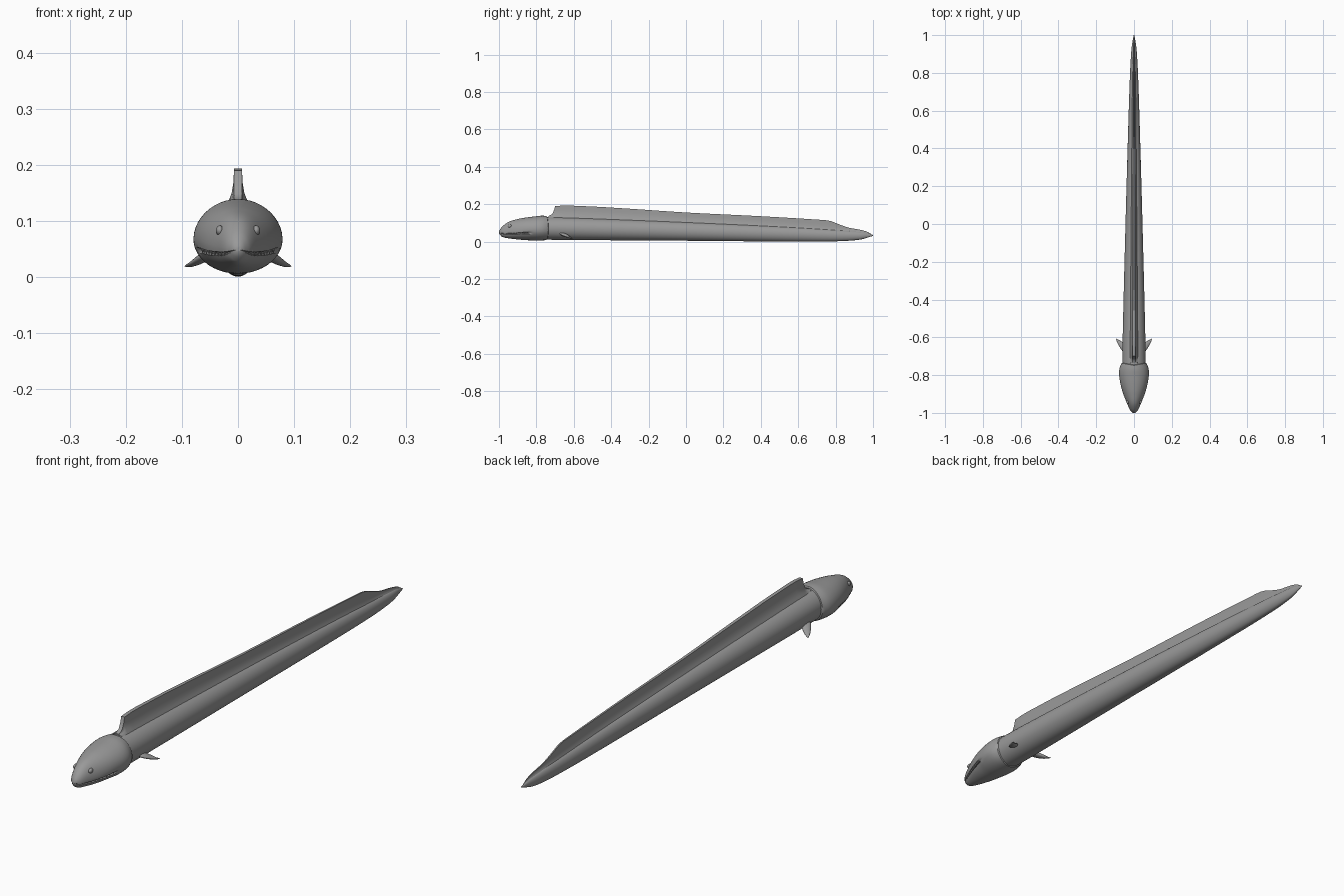
import bpy, bmesh, math
from mathutils import Vector

if "Cube" in bpy.data.objects:
    bpy.data.objects.remove(bpy.data.objects["Cube"])

skin = bpy.data.materials.new("grey_skin")
skin.diffuse_color = (0.32, 0.32, 0.32, 1)
skin.use_nodes = True
skin.node_tree.nodes["Principled BSDF"].inputs["Base Color"].default_value = skin.diffuse_color


def curve(keys):
    """Smooth monotone-ish interpolation through (y, value) keys."""
    def f(y):
        y = min(max(y, keys[0][0]), keys[-1][0])
        i = 0
        while i < len(keys) - 2 and y > keys[i + 1][0]:
            i += 1

        def slope(k):
            a, b = keys[max(k - 1, 0)], keys[min(k + 1, len(keys) - 1)]
            return (b[1] - a[1]) / (b[0] - a[0])
        (y0, v0), (y1, v1) = keys[i], keys[i + 1]
        h = y1 - y0
        t = (y - y0) / h
        return ((2*t**3 - 3*t*t + 1) * v0 + (t**3 - 2*t*t + t) * h * slope(i)
                + (3*t*t - 2*t**3) * v1 + (t**3 - t*t) * h * slope(i + 1))
    return f


def finish(name, bm, angle=40):
    bmesh.ops.recalc_face_normals(bm, faces=bm.faces)
    me = bpy.data.meshes.new(name)
    bm.to_mesh(me)
    bm.free()
    me.materials.append(skin)
    ob = bpy.data.objects.new(name, me)
    bpy.context.collection.objects.link(ob)
    bpy.ops.object.select_all(action='DESELECT')
    ob.select_set(True)
    bpy.context.view_layer.objects.active = ob
    bpy.ops.object.shade_smooth_by_angle(angle=math.radians(angle))
    return ob


def loft(name, rings, angle=40):
    """Skin closed rings of equal length and cap both ends."""
    bm = bmesh.new()
    vs = [[bm.verts.new(p) for p in r] for r in rings]
    n = len(vs[0])
    for a, b in zip(vs, vs[1:]):
        for i in range(n):
            bm.faces.new((a[i], a[(i + 1) % n], b[(i + 1) % n], b[i]))
    bm.faces.new(vs[0])
    bm.faces.new(vs[-1])
    return finish(name, bm, angle)


def spread(a, b, n):
    return [a + (b - a) * i / (n - 1) for i in range(n)]


# Body: long tapering tube
body_w = curve([(-.78, .062), (-.6, .06), (0, .045), (.5, .031), (.8, .021), (.93, .013), (1, .002)])
body_top = curve([(-.78, .134), (-.6, .13), (0, .106), (.5, .082), (.8, .063), (.95, .05), (1, .036)])
body_bot = curve([(-.78, .011), (-.6, .009), (0, .005), (.5, .001), (.8, .002), (.93, .011), (1, .031)])
rings = []
for y in spread(-.78, .9, 40) + spread(.915, 1, 10):
    w, t, b = body_w(y), body_top(y), body_bot(y)
    rings.append([(w * math.cos(a), y, (t + b) / 2 + (t - b) / 2 * math.sin(a))
                  for a in (2 * math.pi * i / 32 for i in range(32))])
loft("body", rings)

# Dorsal fin: thin ridge with a flat top and flared foot
fin_top = curve([(-.735, .138), (-.715, .148), (-.705, .17), (-.7, .19), (-.55, .19), (-.3, .176),
                 (0, .156), (.4, .136), (.7, .118), (.77, .111), (.82, .092), (.87, .075),
                 (.93, .064), (.97, .053), (.99, .041)])
rings = []
for y in [-.735, -.725, -.715, -.705, -.7] + spread(-.66, .7, 30) + spread(.73, .99, 18):
    t, base = fin_top(y), body_top(y)
    k = body_w(y) / .06
    h = max(t - base, .001)
    half = [(.007 * k, t), (.008 * k, base + .6 * h), (.011 * k, base + .3 * h),
            (.016 * k, base + .08 * h), (.024 * k, base - .012 * k)]
    rings.append([(x, y, z) for x, z in half] + [(-x, y, z) for x, z in reversed(half)])
loft("dorsal_fin", rings, 35)

# Head: lofted skull with a grooved mouth and a rounded rear collar
head_w = curve([(-1, .006), (-.985, .021), (-.95, .037), (-.9, .057), (-.85, .071),
                (-.8, .079), (-.77, .077), (-.745, .066)])
head_top = curve([(-1, .056), (-.985, .078), (-.95, .105), (-.9, .121), (-.85, .13),
                  (-.8, .136), (-.77, .139), (-.745, .138)])
head_mid = curve([(-1, .05), (-.95, .053), (-.9, .058), (-.85, .065), (-.745, .068)])
head_bot = curve([(-1, .043), (-.985, .027), (-.95, .018), (-.9, .012), (-.85, .008),
                  (-.8, .006), (-.745, .008)])


def head_point(y, deg, scale=1.0):
    a = math.radians(deg)
    m = head_mid(y)
    r = head_top(y) - m if a > 0 else m - head_bot(y)
    return Vector((head_w(y) * math.cos(a) * scale, y, m + r * math.sin(a)))


rings = []
for y in spread(-1, -.95, 9) + spread(-.94, -.745, 22):
    gap = min(1, max(0, (-.825 - y) / .03))
    samples = ([(d, 1) for d in spread(90, -13, 14)] + [(-16, 1 - .16 * gap), (-21, 1 - .16 * gap)]
               + [(d, 1 - .03 * gap) for d in spread(-24, -90, 9)])
    half = [head_point(y, d, s) for d, s in samples]
    rear = max(0, (y + .8) / .055)
    for p in half:
        p.y += .012 * rear * (abs(p.x) / .066 - .3)
    rings.append(half + [Vector((-p.x, p.y, p.z)) for p in half[-2:0:-1]])
# tuck the collar in to meet the body
rings.append([Vector((p.x * .84, p.y + .004, .07 + (p.z - .07) * .9)) for p in rings[-1]])
loft("head", rings, 45)

# Teeth: small cones hanging along the mouth
bm = bmesh.new()
for s in (-1, 1):
    for y in spread(-.975, -.85, 9):
        p = head_point(y, -18, .94)
        cone = bmesh.ops.create_cone(bm, cap_ends=True, segments=6, radius1=.0005,
                                     radius2=.0028, depth=.009)
        bmesh.ops.translate(bm, verts=cone["verts"], vec=(s * p.x, y, p.z))
finish("teeth", bm)

# Eyes: slightly bulging ovals
bm = bmesh.new()
for s in (-1, 1):
    eye = bmesh.ops.create_uvsphere(bm, u_segments=16, v_segments=10, radius=1)["verts"]
    bmesh.ops.scale(bm, verts=eye, vec=(.007, .011, .009))
    bmesh.ops.translate(bm, verts=eye, vec=(s * .0325, -.942, .083))
finish("eyes", bm)

# Pectoral fins: leaf blades sweeping out, down and back
sections = [(.05, -.655, .04, .022), (.06, -.65, .036, .024), (.072, -.638, .029, .02),
            (.083, -.626, .023, .013), (.091, -.615, .02, .007), (.095, -.607, .019, .001)]
for s, side in ((-1, "left"), (1, "right")):
    rings = []
    for x, y, z, c in sections:
        ring = []
        for i in range(16):
            a = 2 * math.pi * i / 16
            u, v = c * math.cos(a), .32 * c * math.sin(a)
            ring.append((s * (x + .35 * v), y + u, z + v - .2 * u))
        rings.append(ring)
    loft("pectoral_fin_" + side, rings, 60)
